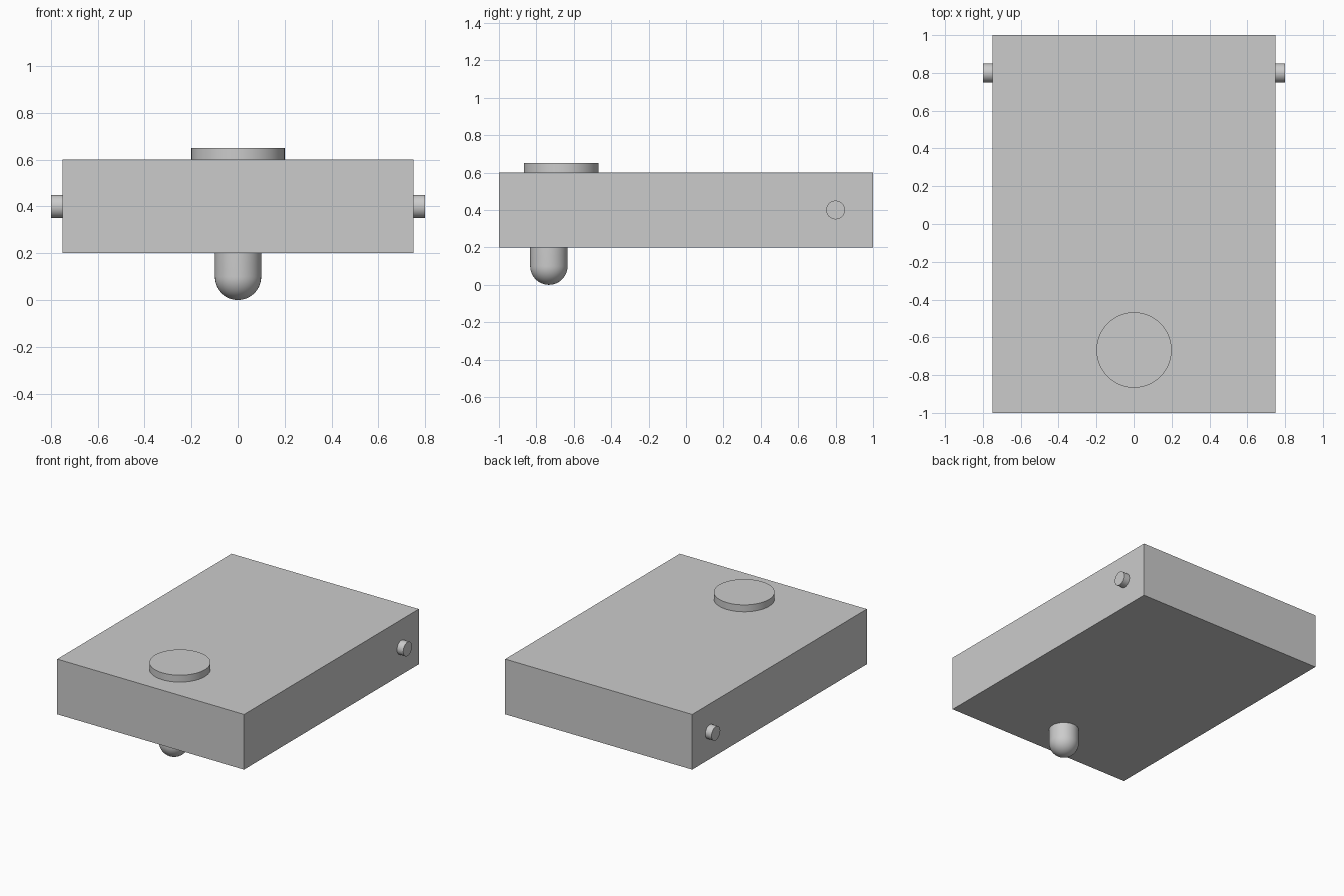
import bpy
import bmesh
import math
from mathutils import Matrix, Vector

cube = bpy.data.objects.get("Cube")
if cube:
    bpy.data.objects.remove(cube, do_unlink=True)

GREY = (0.6, 0.6, 0.6, 1)
grey = bpy.data.materials.new("plain grey")
grey.use_nodes = True
grey.diffuse_color = GREY
grey.node_tree.nodes["Principled BSDF"].inputs["Base Color"].default_value = GREY


def finish(name, bm, location, smooth=True):
    mesh = bpy.data.meshes.new(name)
    bm.to_mesh(mesh)
    bm.free()
    mesh.materials.append(grey)
    obj = bpy.data.objects.new(name, mesh)
    obj.location = location
    bpy.context.collection.objects.link(obj)
    if smooth:
        bpy.ops.object.select_all(action="DESELECT")
        obj.select_set(True)
        bpy.context.view_layer.objects.active = obj
        bpy.ops.object.shade_smooth_by_angle(angle=math.radians(35))
    return obj


def cylinder(name, radius, depth, location, axis="Z"):
    bm = bmesh.new()
    turn = Matrix.Rotation(math.pi / 2, 4, "Y") if axis == "X" else Matrix()
    bmesh.ops.create_cone(bm, cap_ends=True, segments=64, radius1=radius,
                          radius2=radius, depth=depth, matrix=turn)
    return finish(name, bm, location)


# Main slab
bm = bmesh.new()
bmesh.ops.create_cube(bm, size=1, matrix=Matrix.Diagonal((1.5, 2, 0.4, 1)))
finish("body", bm, (0, 0, 0.4), smooth=False)

# Round button on the top
cylinder("top_button", 0.2, 0.05, (0, -0.667, 0.625))

# Pivot pins on both sides
for side, x in (("left", 1), ("right", -1)):
    cylinder(side + "_pin", 0.05, 0.05, (x * 0.775, 0.8, 0.4), axis="X")

# Round-ended foot: a profile spun about the vertical axis
R, STEPS = 0.1, 16
arc = [math.pi / 2 * i / STEPS for i in range(STEPS + 1)]
profile = [Vector((R * math.sin(a), 0, R - R * math.cos(a))) for a in arc]
profile += [Vector((R, 0, 2 * R)), Vector((0, 0, 2 * R))]
bm = bmesh.new()
verts = [bm.verts.new(p) for p in profile]
edges = [bm.edges.new(pair) for pair in zip(verts, verts[1:])]
bmesh.ops.spin(bm, geom=verts + edges, cent=(0, 0, 0), axis=(0, 0, 1),
               angle=2 * math.pi, steps=64)
bmesh.ops.remove_doubles(bm, verts=bm.verts, dist=0.0001)
bmesh.ops.recalc_face_normals(bm, faces=bm.faces)
finish("foot", bm, (0, -0.733, 0))
